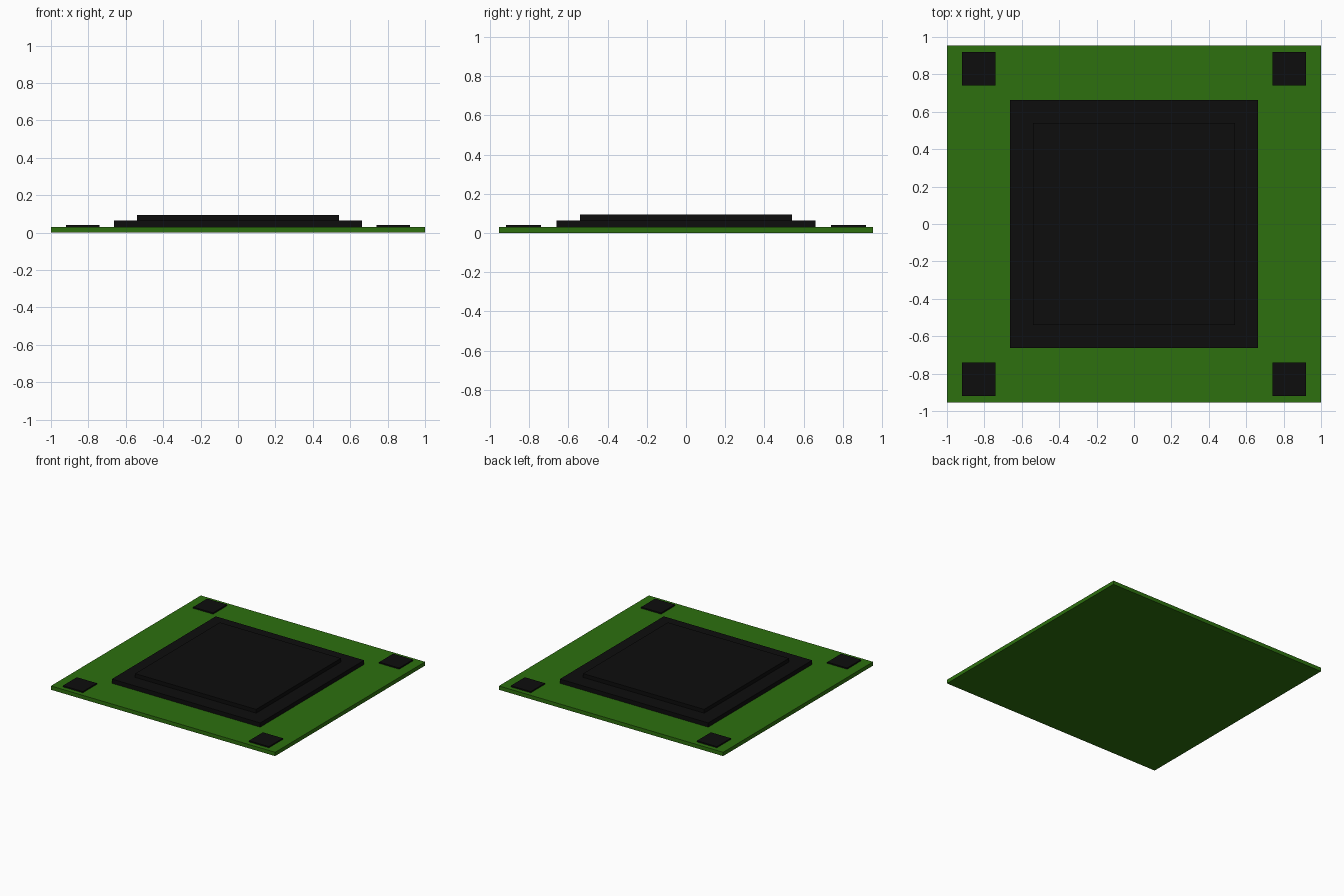
import bpy

if "Cube" in bpy.data.objects:
    bpy.data.objects.remove(bpy.data.objects["Cube"])


def material(name, rgb):
    m = bpy.data.materials.new(name)
    m.diffuse_color = (*rgb, 1)
    m.use_nodes = True
    m.node_tree.nodes["Principled BSDF"].inputs["Base Color"].default_value = m.diffuse_color
    return m


green = material("board_green", (0.026, 0.16, 0.0045))
black = material("chip_black", (0.004, 0.004, 0.004))


def box(name, centre, half, z0, z1, mat):
    """Axis-aligned box from plan centre, half sizes and height range."""
    bpy.ops.mesh.primitive_cube_add(size=2, location=(*centre, (z0 + z1) / 2))
    ob = bpy.context.object
    ob.name = name
    ob.scale = (*half, (z1 - z0) / 2)
    bpy.ops.object.transform_apply(location=False, rotation=False, scale=True)
    ob.data.materials.append(mat)
    return ob


# Circuit board
box("board", (0, 0), (1.0, 0.955), 0, 0.031, green)

# Stepped chip package
box("chip_base", (0, 0), (0.662, 0.662), 0.031, 0.065, black)
box("chip_lid", (0, 0), (0.54, 0.54), 0.065, 0.095, black)

# Corner pads
for x_name, sx in (("left", -1), ("right", 1)):
    for y_name, sy in (("front", -1), ("back", 1)):
        box(f"pad_{y_name}_{x_name}", (0.83 * sx, 0.83 * sy),
            (0.089, 0.089), 0.031, 0.041, black)
